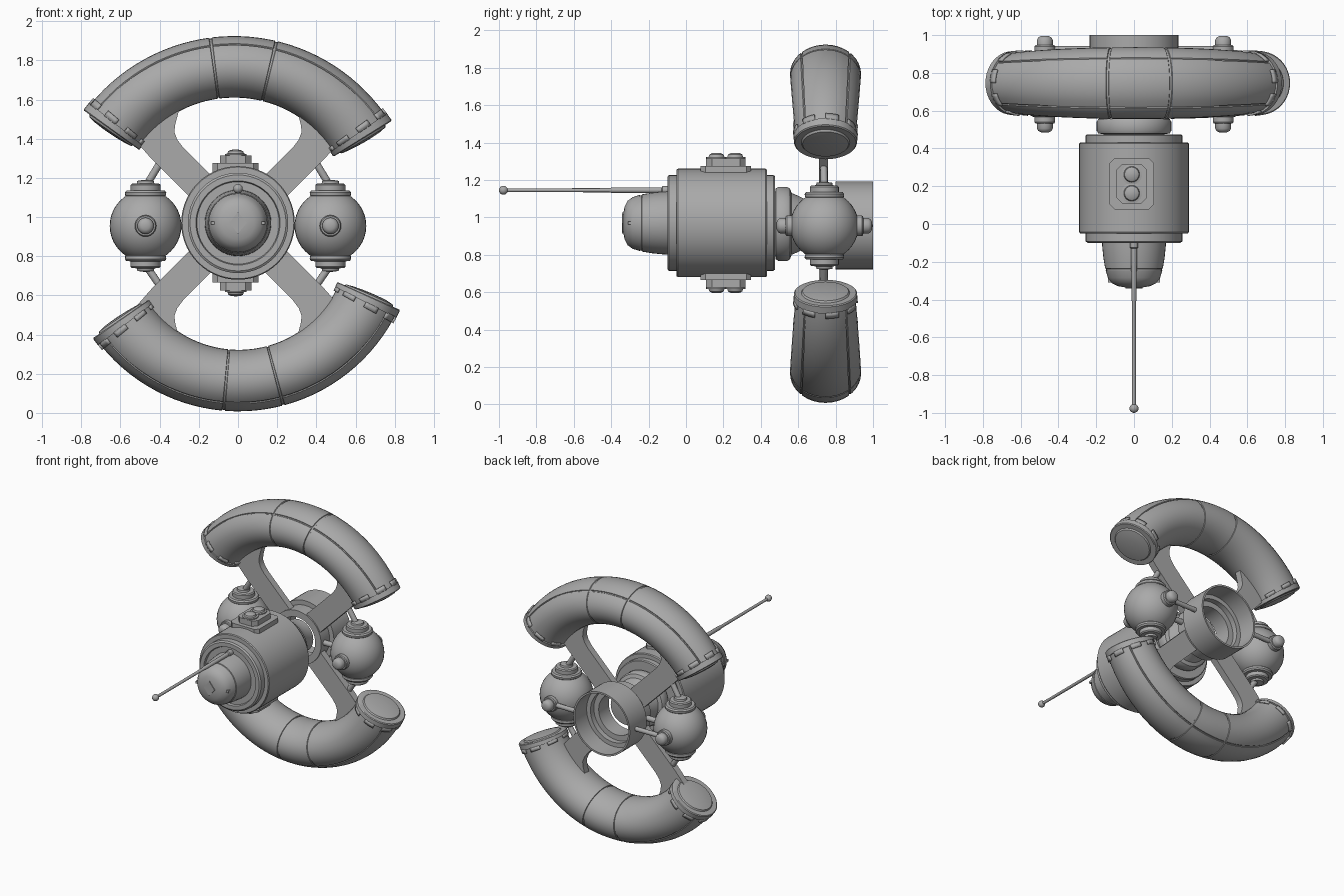
import bpy, bmesh, math
from mathutils import Vector

if "Cube" in bpy.data.objects:
    bpy.data.objects.remove(bpy.data.objects["Cube"])

grey = bpy.data.materials.new("plain grey")
grey.diffuse_color = (0.4, 0.4, 0.4, 1)
grey.use_nodes = True
grey.node_tree.nodes["Principled BSDF"].inputs["Base Color"].default_value = grey.diffuse_color
CZ = 0.965          # height of the main axis
PY = 0.74           # depth of the ring plane


def finish(name, bm, angle=32):
    bmesh.ops.remove_doubles(bm, verts=bm.verts, dist=1e-5)
    bmesh.ops.recalc_face_normals(bm, faces=bm.faces)
    me = bpy.data.meshes.new(name)
    bm.to_mesh(me)
    bm.free()
    ob = bpy.data.objects.new(name, me)
    bpy.context.collection.objects.link(ob)
    me.materials.append(grey)
    bpy.ops.object.select_all(action='DESELECT')
    ob.select_set(True)
    bpy.context.view_layer.objects.active = ob
    bpy.ops.object.shade_smooth_by_angle(angle=math.radians(angle))
    return ob


def skin(bm, rows, loop=True):
    """Join rows of points with quads."""
    vs = [[bm.verts.new(p) for p in row] for row in rows]
    n = len(vs[0])
    for a, b in zip(vs, vs[1:]):
        for i in range(n if loop else n - 1):
            j = (i + 1) % n
            bm.faces.new((a[i], a[j], b[j], b[i]))
    return vs


def turn(name, origin, axis, profile, seg=40):
    """Solid of revolution; profile is (radius, distance along axis)."""
    q = Vector(axis).to_track_quat('Z', 'Y')
    o = Vector(origin)
    bm = bmesh.new()
    rows = [[o + q @ Vector((r * math.cos(2 * math.pi * i / seg),
                             r * math.sin(2 * math.pi * i / seg), t))
             for i in range(seg)] for r, t in profile]
    vs = skin(bm, rows)
    if profile[0] != profile[-1]:
        bm.faces.new(vs[0])
        bm.faces.new(vs[-1])
    return finish(name, bm)


def rod(name, a, b, r):
    a, b = Vector(a), Vector(b)
    return turn(name, a, b - a, [(r, 0), (r, (b - a).length)], 14)


def prism(name, pts, lo, hi, place):
    """Extrude a 2D outline from lo to hi; place maps (u, v, w) to space."""
    bm = bmesh.new()
    vs = skin(bm, [[place(u, v, w) for u, v in pts] for w in (lo, hi)])
    bm.faces.new(vs[0])
    bm.faces.new(vs[-1])
    return finish(name, bm)


# ---- curved ring tubes with grooves, notched collars and domed ends
def arc_tube(name, cx, cz, R, a0, a1, seams):
    a0, a1, seams = math.radians(a0), math.radians(a1), [math.radians(s) for s in seams]

    def pt(th, phi, s):
        k = abs(2 * (th - a0) / (a1 - a0) - 1) ** 2
        rr, ry = (0.157 + 0.008 * k) * s, (0.19 - 0.032 * k) * s
        d = R + rr * math.cos(phi)
        return (cx + d * math.cos(th), 0.746 + ry * math.sin(phi), cz + d * math.sin(th))

    phis = [(math.radians(p), 1) for p in range(0, 360, 10) if p not in (40, 320)]
    for g in (43, 317):
        phis += [(math.radians(g + d), s) for d, s in ((-2, 1), (-1, .97), (1, .97), (2, 1))]
    phis.sort()
    st = [(a0 + (a1 - a0) * i / 36, 1) for i in range(1, 36)]
    st = [x for x in st if all(abs(x[0] - s) > 0.012 for s in seams)]
    for s in seams:
        st += [(s + d, k) for d, k in ((-.009, 1), (-.006, .97), (.006, .97), (.009, 1))]
    st = [(a0, 1)] + sorted(st) + [(a1, 1)]
    bm = bmesh.new()
    skin(bm, [[pt(th, p, min(s, g)) for p, g in phis] for th, s in st])
    finish(name, bm)

    ring = [math.radians(i * 9) for i in range(40)]
    for tag, e, d in (("start", a0, 1), ("end", a1, -1)):
        # collar and end cap
        bm = bmesh.new()
        prof = [(.05, .98), (.05, 1.065), (.006, 1.065), (0, 1.03), (0, .82),
                (-.012, .78), (-.02, .55), (-.024, .25), (-.025, .02)]
        vs = skin(bm, [[pt(e + d * t, p, s) for p in ring] for t, s in prof])
        bm.faces.new(vs[-1])
        finish(name + "_cap_" + tag, bm)
        # collar teeth
        bm = bmesh.new()
        for k in range(8):
            sweep = [math.radians(k * 45 + 5 * i) for i in range(6)]
            skin(bm, [[pt(e + d * t, p, 1.03) for p in sweep] for t in (.045, .085)], False)
        ob = finish(name + "_teeth_" + tag, bm)
        m = ob.modifiers.new("thickness", 'SOLIDIFY')
        m.thickness, m.offset = 0.011, 0


arc_tube("upper_ring_tube", -.02, .997, .770, 31.5, 144.5, (76.5, 97.5))
arc_tube("lower_ring_tube", .003, .893, .728, 214.5, 336, (265, 285))

# ---- main drum with stepped end bands
turn("drum_body", (0, 0, .97), (0, 1, 0), [
    (.165, -.085), (.21, -.085), (.215, -.10), (.245, -.10), (.256, -.092), (.256, -.05),
    (.285, -.05), (.29, -.043), (.29, .425), (.285, .432), (.256, .432),
    (.256, .468), (.25, .475), (.15, .475)], 56)
turn("neck_disc", (0, 0, .965), (0, 1, 0), [
    (.16, .46), (.16, .475), (.19, .48), (.198, .495), (.198, .54), (.19, .555),
    (.165, .565), (.15, .60), (.12, .66), (.12, .72), (.05, .73)], 48)

# ---- nose cone with a seam, tip badge plate and side slots
turn("nose", (0, 0, .97), (0, -1, 0), [
    (.17, .07), (.168, .12), (.162, .18), (.153, .235), (.148, .237), (.147, .245),
    (.150, .247), (.138, .285), (.118, .313), (.085, .329), (.045, .336), (.004, .338)], 40)
prism("nose_diamond", [(-.045, 0), (0, -.055), (.045, 0), (0, .055)], -.342, -.333,
      lambda u, v, w: (u, w, .97 + v))
for s in (-1, 1):
    prism("nose_slot", [(.085, -.008), (.137, -.008), (.137, .008), (.085, .008)], -.31, -.27,
          lambda u, v, w: (s * u, w, .97 + v))

# ---- antenna
turn("antenna", (0, 0, 1.145), (0, -1, 0), [
    (.022, .08), (.022, .125), (.015, .13), (.014, .4), (.011, .41), (.010, .965)], 16)
turn("antenna_tip", (0, -.976, 1.145), (0, -1, 0),
     [(.024 * math.sin(math.pi * i / 10) + 1e-4, -.024 * math.cos(math.pi * i / 10))
      for i in range(11)], 18)


# ---- sensor housings above and below the drum
def octagon(w, h, c):
    return [(w - c, h), (w, h - c), (w, c - h), (w - c, -h),
            (c - w, -h), (-w, c - h), (-w, h - c), (c - w, h)]


for side, s in (("top", 1), ("bottom", -1)):
    def place(u, v, w):
        return (u - .012, v + .213, .97 + s * w)
    prism(side + "_housing_base", octagon(.117, .135, .025), .24, .305, place)
    prism(side + "_housing_step", octagon(.08, .105, .03), .30, .345, place)
    for y in (.163, .263):
        turn(side + "_housing_knob", (-.012, y, .97), (0, 0, s), [
            (.055, .33), (.055, .352), (.042, .354), (.038, .366), (.025, .373), (.003, .375)], 24)

# ---- flat cross struts flaring into the tubes
outline = [(.06, .17), (.28, .39), (.31, .43), (.325, .47), (.32, .51), (.30, .585),
           (.37, .61), (.55, .455), (.44, .33), (.17, .06)]
for sx in (-1, 1):
    for sz in (-1, 1):
        prism("cross_strut", outline, .71, .76,
              lambda u, v, w: (sx * u, w, CZ + sz * v))

# ---- open rear shell with inner rings
turn("rear_shell", (0, 0, .957), (0, 1, 0), [
    (.15, .70), (.20, .70), (.20, .80), (.235, .80), (.235, 1.0), (.222, 1.0), (.222, .86),
    (.19, .86), (.19, .82), (.15, .82), (.15, .70)], 48)

# ---- side spheres with stacked caps, knobs and linking rods
for s in (-1, 1):
    c = Vector((s * .472, PY, .955))
    turn("side_sphere", c, (0, 0, 1),
         [(.183 * math.sin(math.pi * i / 20) + 1e-4, -.183 * math.cos(math.pi * i / 20))
          for i in range(21)], 36)
    for z in (-1, 1):
        turn("sphere_cap", c, (0, 0, z), [
            (.09, .14), (.104, .155), (.106, .17), (.098, .18), (.077, .181), (.077, .208),
            (.07, .215), (.045, .217), (.042, .23), (.01, .235)], 28)
        rod("sphere_brace", c + Vector((0, 0, z * .20)),
            (s * .375, PY - .005, CZ + z * .35), .019)
    for y in (-1, 1):
        turn("sphere_knob", c, (0, y, 0), [
            (.055, .165), (.055, .20), (.05, .207), (.042, .208), (.042, .235),
            (.034, .248), (.02, .255), (.003, .256)], 24)
    rod("rear_link", (s * .225, .925, .955), (s * .45, .925, .955), .017)
    rod("inner_link", (s * .19, PY, .955), (s * .32, PY, .955), .02)
